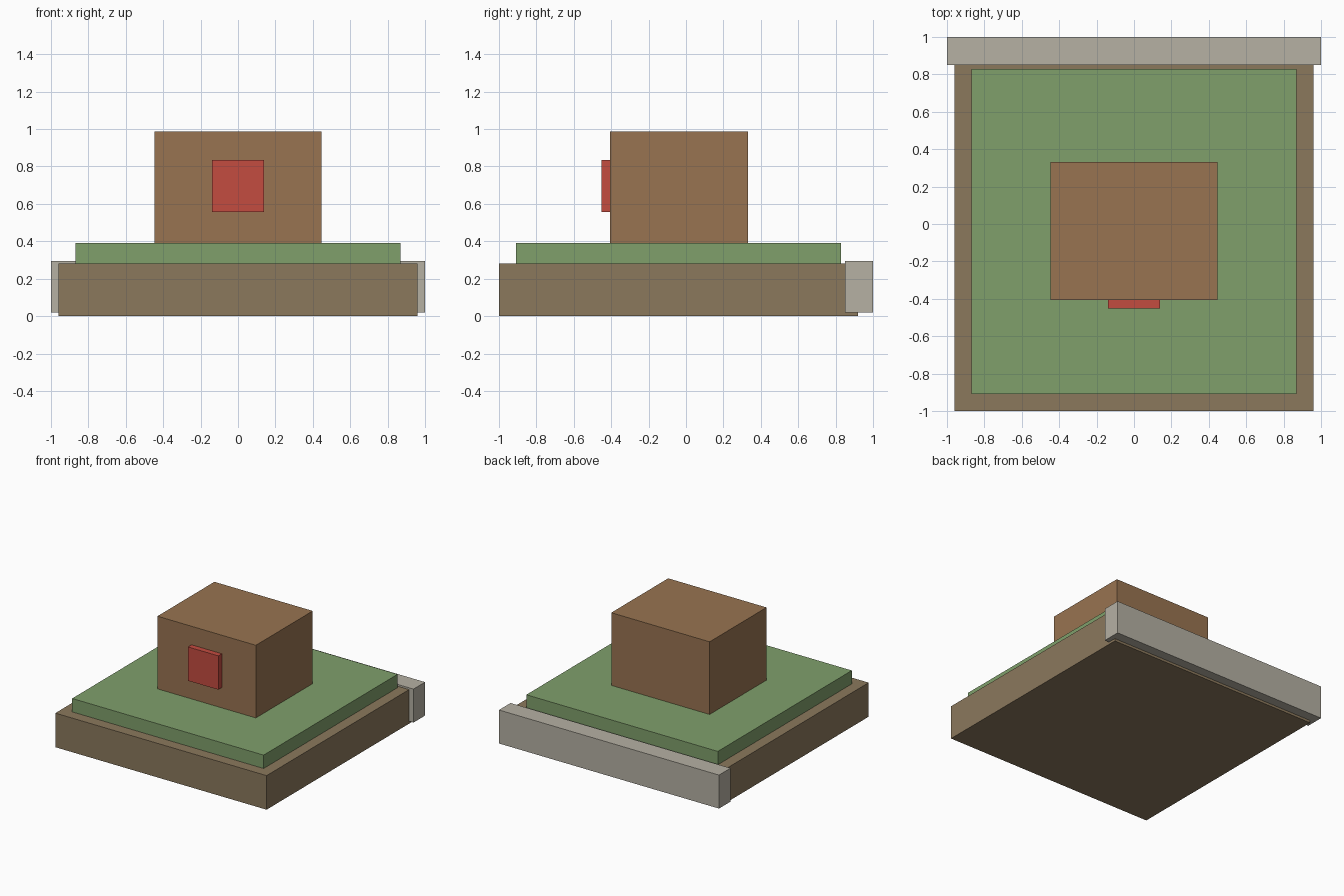
import bpy
import bmesh
from mathutils import Vector

if "Cube" in bpy.data.objects:
    bpy.data.objects.remove(bpy.data.objects["Cube"])


def material(name, rgb):
    # picture colours (0-255) converted to linear
    mat = bpy.data.materials.new(name)
    mat.diffuse_color = [(c / 255) ** 2.2 for c in rgb] + [1.0]
    mat.use_nodes = True
    mat.node_tree.nodes["Principled BSDF"].inputs["Base Color"].default_value = mat.diffuse_color
    return mat


def box(name, lo, hi, mat):
    lo, hi = Vector(lo), Vector(hi)
    bm = bmesh.new()
    bmesh.ops.create_cube(bm, size=1)
    bmesh.ops.scale(bm, vec=hi - lo, verts=bm.verts)
    mesh = bpy.data.meshes.new(name)
    bm.to_mesh(mesh)
    bm.free()
    mesh.materials.append(mat)
    obj = bpy.data.objects.new(name, mesh)
    obj.location = (lo + hi) / 2
    bpy.context.collection.objects.link(obj)
    return obj


soil = material("soil", (138, 120, 93))
grass = material("grass", (127, 158, 107))
wood = material("wood", (151, 115, 82))
red = material("red", (194, 77, 66))
stone = material("stone", (180, 175, 162))

# Ground slab with a grass layer on top
box("ground_base", (-0.96, -1.0, 0.0), (0.96, 0.92, 0.28), soil)
box("grass_layer", (-0.87, -0.91, 0.28), (0.87, 0.83, 0.39), grass)

# Stone border overlapping the rear edge of the slab
box("rear_border", (-1.0, 0.85, 0.02), (1.0, 1.0, 0.295), stone)

# House block with its front panel
box("house_block", (-0.447, -0.407, 0.39), (0.447, 0.332, 0.987), wood)
box("front_panel", (-0.138, -0.453, 0.557), (0.138, -0.407, 0.835), red)
